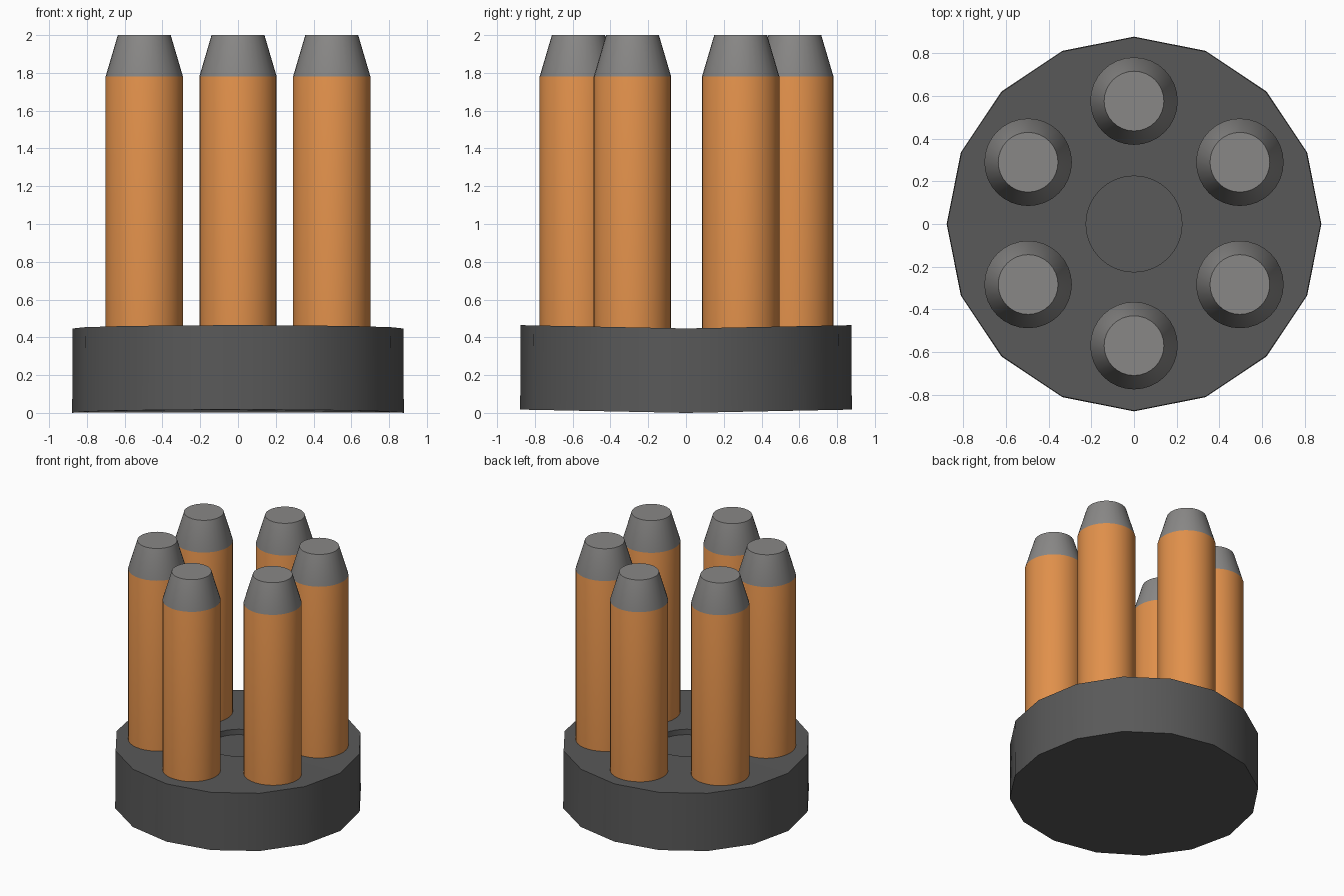
import bpy, bmesh, math

if "Cube" in bpy.data.objects:
    bpy.data.objects.remove(bpy.data.objects["Cube"])


def mat(name, rgb):
    m = bpy.data.materials.new(name)
    m.diffuse_color = (*rgb, 1)
    m.use_nodes = True
    m.node_tree.nodes["Principled BSDF"].inputs["Base Color"].default_value = m.diffuse_color
    return m


DARK = mat("dark grey", (0.10, 0.10, 0.10))
BRASS = mat("orange brass", (0.75, 0.28, 0.07))
LEAD = mat("lead grey", (0.25, 0.245, 0.24))


def lathe(name, rings, mats, rule, smooth, centre=(0, 0)):
    """Skin a list of rings (point lists), capping both ends."""
    bm = bmesh.new()
    vs = [[bm.verts.new(p) for p in r] for r in rings]
    n = len(vs[0])
    for a, b in zip(vs, vs[1:]):
        for i in range(n):
            j = (i + 1) % n
            bm.faces.new((a[i], a[j], b[j], b[i]))
    bm.faces.new(vs[0][::-1])
    bm.faces.new(vs[-1])
    bmesh.ops.recalc_face_normals(bm, faces=bm.faces[:])
    for f in bm.faces:
        f.material_index = rule(f.calc_center_median())
    me = bpy.data.meshes.new(name)
    bm.to_mesh(me)
    bm.free()
    for m in mats:
        me.materials.append(m)
    ob = bpy.data.objects.new(name, me)
    ob.location = (*centre, 0)
    bpy.context.collection.objects.link(ob)
    if smooth:
        bpy.ops.object.select_all(action='DESELECT')
        ob.select_set(True)
        bpy.context.view_layer.objects.active = ob
        bpy.ops.object.shade_smooth_by_angle(angle=math.radians(smooth))
    return ob


def ring(r, z, n=32, sides=None, fold=0.0):
    """Circle, or polygon with extra points on its edges; fold lifts it along y."""
    pts = []
    for i in range(n):
        a = 2 * math.pi * i / n
        rr = r
        if sides and i % (n // sides):
            rr = r * math.cos(math.pi / sides)
        x, y = rr * math.cos(a), rr * math.sin(a)
        pts.append((x, y, z + fold * abs(y)))
    return pts


# sixteen-sided holder, slightly bowed, with a shallow round recess on top
lathe("holder_base", [
    ring(0.878, 0.0, sides=16, fold=0.02),
    ring(0.875, 0.447, sides=16, fold=0.02),
    ring(0.225, 0.447, fold=0.02),
    ring(0.225, 0.405, fold=0.02),
], [DARK], lambda c: 0, 25)

# six rounds with tapered flat noses
for k in range(6):
    a = math.radians(90 + 60 * k)
    lathe("round_%d" % (k + 1), [
        ring(0.205, 0.43), ring(0.205, 1.78), ring(0.14, 2.0),
    ], [BRASS, LEAD], lambda c: 1 if c.z > 1.78 else 0, 30,
        (0.573 * math.cos(a), 0.573 * math.sin(a) + 0.003))
